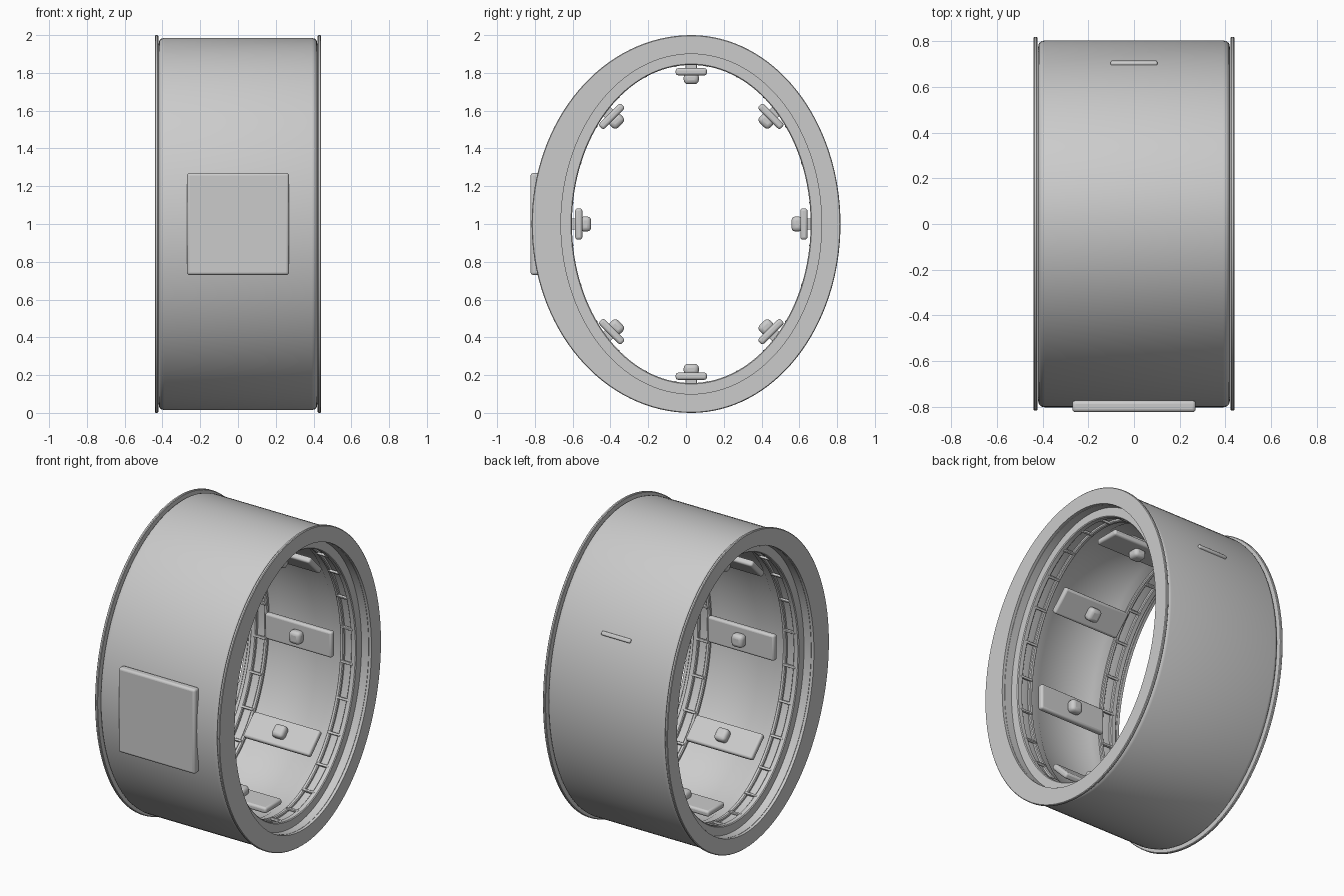
import bpy, bmesh, math
from mathutils import Matrix, Vector

if "Cube" in bpy.data.objects:
    bpy.data.objects.remove(bpy.data.objects["Cube"])

CY, CZ = 0.028, 1.0      # centre of the band
SQUASH = 0.21            # depth radius is this much less than height radius
BULGE = 0.055            # extra thickness of the outer skin at the front

grey = bpy.data.materials.new("plain_grey")
grey.use_nodes = True
grey.diffuse_color = (0.6, 0.6, 0.6, 1)
grey.node_tree.nodes["Principled BSDF"].inputs["Base Color"].default_value = (0.6, 0.6, 0.6, 1)


def finish(bm, name, bevel=0):
    bmesh.ops.recalc_face_normals(bm, faces=bm.faces)
    mesh = bpy.data.meshes.new(name)
    bm.to_mesh(mesh)
    bm.free()
    mesh.materials.append(grey)
    obj = bpy.data.objects.new(name, mesh)
    bpy.context.collection.objects.link(obj)
    if bevel:
        mod = obj.modifiers.new("rounding", "BEVEL")
        mod.width, mod.segments = bevel, 3
    bpy.ops.object.select_all(action="DESELECT")
    obj.select_set(True)
    bpy.context.view_layer.objects.active = obj
    bpy.ops.object.shade_smooth_by_angle(angle=math.radians(35))
    return obj


def oval(x, r, t, bulge=0):
    """Point on the oval of height radius r; t = 0 is the back, 90 degrees the top."""
    ry = r - SQUASH + (bulge if math.cos(t) < 0 else 0)
    return Vector((x, CY + ry * math.cos(t), CZ + r * math.sin(t)))


def loft(name, profile, steps=128):
    """Sweep a closed (x, radius, bulge) profile around the oval."""
    bm = bmesh.new()
    rings = [[bm.verts.new(oval(x, r, math.tau * i / steps, b)) for x, r, b in profile]
             for i in range(steps)]
    n = len(profile)
    for i in range(steps):
        a, b = rings[i], rings[(i + 1) % steps]
        for j in range(n):
            k = (j + 1) % n
            bm.faces.new((a[j], a[k], b[k], b[j]))
    return finish(bm, name)


def block(name, size, matrix, bevel):
    bm = bmesh.new()
    bmesh.ops.create_cube(bm, size=1)
    bmesh.ops.scale(bm, vec=size, verts=bm.verts)
    obj = finish(bm, name, bevel)
    obj.matrix_world = matrix
    return obj


def frame(pos, t):
    """Place a part with its local z pointing outward at angle t."""
    return Matrix.Translation(pos) @ Matrix.Rotation(t - math.pi / 2, 4, "X")


# Main band: rounded outer skin, stepped inner wall, mirrored across the middle
half = [(0.39, 0.985, BULGE), (0.405, 0.982, BULGE), (0.416, 0.972, BULGE),
        (0.42, 0.955, BULGE), (0.42, 0.90, 0), (0.37, 0.90, 0), (0.37, 0.875, 0),
        (0.35, 0.875, 0), (0.35, 0.862, 0), (0.20, 0.862, 0), (0.19, 0.868, 0)]
loft("band", half + [(-x, r, b) for x, r, b in reversed(half)])

for side, s in (("left", 1), ("right", -1)):
    # Thin end flange
    rim = [(0.422, 0.90, 0), (0.440, 0.90, 0), (0.440, 0.996, BULGE),
           (0.436, 1.0, BULGE), (0.426, 1.0, BULGE), (0.422, 0.996, BULGE)]
    loft(side + "_flange", [(s * x, r, b) for x, r, b in rim])
    # Raised rails inside the opening
    for label, x0, x1, low in (("outer_rail", 0.335, 0.372, 0.842), ("inner_rail", 0.255, 0.28, 0.846)):
        rail = [(x0, 0.88, 0), (x0, low + 0.005, 0), (x0 + 0.005, low, 0),
                (x1 - 0.005, low, 0), (x1, low + 0.005, 0), (x1, 0.88, 0)]
        loft(f"{side}_{label}", [(s * x, r, b) for x, r, b in rail])
    # Small clips bridging the rails
    for i in range(24):
        t = math.tau * (i + 0.5) / 24
        block(f"{side}_clip", (0.085, 0.016, 0.016), frame(oval(s * 0.308, 0.848, t), t), 0.004)

# Eight contact plates, each with a rounded stud
for i in range(8):
    t = math.tau * i / 8
    pos = oval(0, 0.806, t)
    inward = -Vector((0, math.cos(t), math.sin(t)))
    block("contact_plate", (0.47, 0.165, 0.038), frame(pos, t), 0.013)
    block("contact_stud", (0.08, 0.08, 0.06), frame(pos + inward * 0.036, t), 0.022)
    block("contact_mount", (0.12, 0.06, 0.06), frame(pos - inward * 0.035, t), 0.004)

# Flat square plate on the front
block("front_plate", (0.54, 0.05, 0.54), Matrix.Translation((0, -0.798, 1.0)), 0.014)

# Slim raised bar on the upper back
t = math.asin(0.49 / 0.985)
block("back_bar", (0.205, 0.026, 0.03), frame(oval(0, 0.983, t), t), 0.008)
